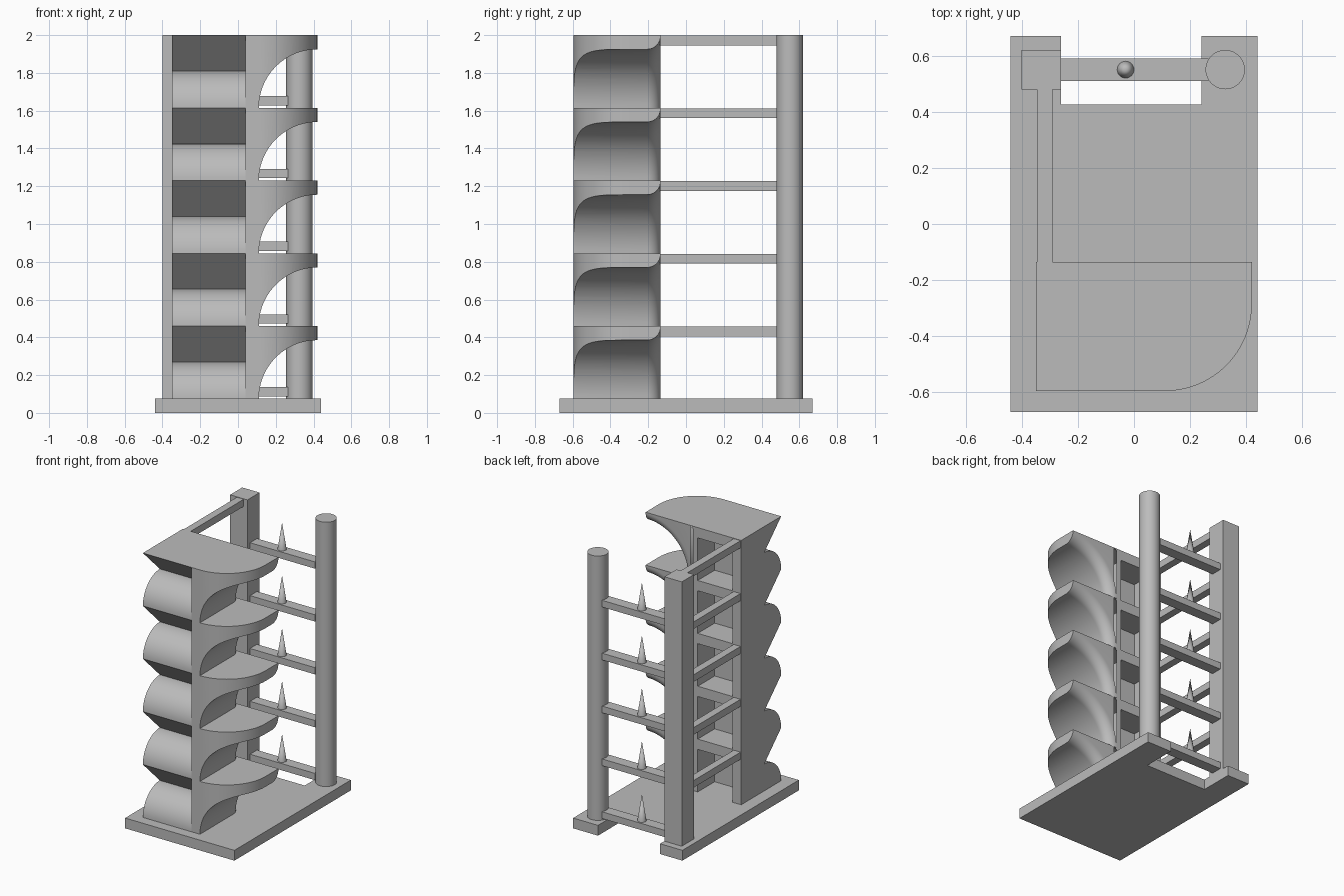
import bpy, bmesh, math
from mathutils import Vector

if "Cube" in bpy.data.objects:
    bpy.data.objects.remove(bpy.data.objects["Cube"])

grey = bpy.data.materials.new("plain grey")
grey.diffuse_color = (0.5, 0.5, 0.5, 1)
grey.use_nodes = True
grey.node_tree.nodes["Principled BSDF"].inputs["Base Color"].default_value = grey.diffuse_color

BASE_TOP, PITCH, LEVELS = 0.075, 0.385, 5


def finish(name, bm, smooth=False):
    bmesh.ops.recalc_face_normals(bm, faces=bm.faces)
    me = bpy.data.meshes.new(name)
    bm.to_mesh(me)
    bm.free()
    me.materials.append(grey)
    ob = bpy.data.objects.new(name, me)
    bpy.context.collection.objects.link(ob)
    if smooth:
        smooth_shade(ob)
    return ob


def smooth_shade(ob):
    bpy.ops.object.select_all(action='DESELECT')
    ob.select_set(True)
    bpy.context.view_layer.objects.active = ob
    bpy.ops.object.shade_smooth_by_angle(angle=math.radians(30))


def prism(name, points, shift):
    """Extrude a planar outline of 3D points along a vector."""
    bm = bmesh.new()
    face = bm.faces.new([bm.verts.new(p) for p in points])
    new = bmesh.ops.extrude_face_region(bm, geom=[face])["geom"]
    bmesh.ops.translate(bm, vec=Vector(shift),
                        verts=[v for v in new if isinstance(v, bmesh.types.BMVert)])
    return finish(name, bm)


def box(name, x0, x1, y0, y1, z0, z1):
    return prism(name, [(x0, y0, z0), (x1, y0, z0), (x1, y1, z0), (x0, y1, z0)],
                 (0, 0, z1 - z0))


def cone(name, x, y, z0, z1, r0, r1, sides):
    bm = bmesh.new()
    bmesh.ops.create_cone(bm, cap_ends=True, segments=sides, radius1=r0,
                          radius2=r1, depth=z1 - z0)
    bmesh.ops.translate(bm, vec=(x, y, (z0 + z1) / 2), verts=bm.verts)
    return finish(name, bm, True)


def combine(ob, other, operation):
    """Apply a boolean and throw the helper away."""
    mod = ob.modifiers.new("cut", 'BOOLEAN')
    mod.operation, mod.solver, mod.object = operation, 'EXACT', other
    bpy.context.view_layer.update()
    deps = bpy.context.evaluated_depsgraph_get()
    me = bpy.data.meshes.new_from_object(ob.evaluated_get(deps))
    ob.modifiers.clear()
    ob.data = me
    bpy.data.objects.remove(other)


# Base plate with a notch at the back
prism("base", [(x, y, 0) for x, y in (
    (-0.44, -0.67), (0.44, -0.67), (0.44, 0.67), (0.24, 0.67), (0.24, 0.425),
    (-0.26, 0.425), (-0.26, 0.67), (-0.44, 0.67))], (0, 0, BASE_TOP))

# Back columns
box("square_column", -0.40, -0.26, 0.48, 0.62, BASE_TOP, 2)
cone("round_column", 0.325, 0.55, BASE_TOP, 2, 0.07, 0.07, 48)

# Tier, wing side: plan outline with a rounded front corner
FRONT, BACK, R = -0.595, -0.135, 0.31
plan = [(0.04, BACK, 0), (0.04, FRONT, 0)]
for i in range(25):
    t = math.pi / 2 * i / 24
    plan.append((0.11 + R * math.sin(t), FRONT + R - R * math.cos(t), 0))
plan.append((0.42, BACK, 0))
tier = prism("tier_1", plan, (0, 0, PITCH))

# Tier, left side: overhanging slope above a rounded bulge
side = [(-0.35, BACK, 0), (-0.35, BACK, PITCH), (-0.35, FRONT, PITCH)]
for i in range(17):
    t = math.pi / 2 * (1 - i / 16)
    side.append((-0.35, -0.40 - 0.195 * math.cos(t), 0.195 * math.sin(t)))
combine(tier, prism("left_part", side, (0.41, 0, 0)), 'UNION')

# Arch under the wing, with a rounded back edge
profile = [(0, -0.8), (R, -0.8), (R, -0.205)]
for i in range(1, 11):
    t = math.pi / 2 * i / 10
    profile.append((R + 0.07 * (1 - math.cos(t)), -0.205 + 0.07 * math.sin(t)))
profile += [(R + 0.07, 0), (0, 0)]
N = 96
bm = bmesh.new()
rings = []
for r, y in profile[1:-1]:
    rings.append([bm.verts.new((0.42 + r * math.cos(math.tau * k / N), y,
                                r * math.sin(math.tau * k / N))) for k in range(N)])
for a, b in zip(rings, rings[1:]):
    for k in range(N):
        bm.faces.new((a[k], a[(k + 1) % N], b[(k + 1) % N], b[k]))
bm.faces.new(rings[0])
bm.faces.new(rings[-1])
combine(tier, finish("arch_cutter", bm), 'DIFFERENCE')

# Recess in the back of the tier
combine(tier, box("recess_cutter", -0.28, 0.0, -0.33, 0, -0.1, PITCH - 0.075),
        'DIFFERENCE')
smooth_shade(tier)

# Stack the tiers with their bars, rungs and spikes
for i in range(LEVELS):
    z = BASE_TOP + i * PITCH
    ob = tier
    if i:
        ob = bpy.data.objects.new(f"tier_{i + 1}", tier.data)
        bpy.context.collection.objects.link(ob)
    ob.location.z = z
    box(f"side_bar_{i + 1}", -0.345, -0.29, BACK, 0.48, z + 0.33, z + 0.382)
    box(f"rung_{i + 1}", -0.26, 0.265, 0.51, 0.59, z + 0.013, z + 0.062)
    cone(f"spike_{i + 1}", -0.03, 0.55, z + 0.062, z + 0.255, 0.03, 0.0, 24)
